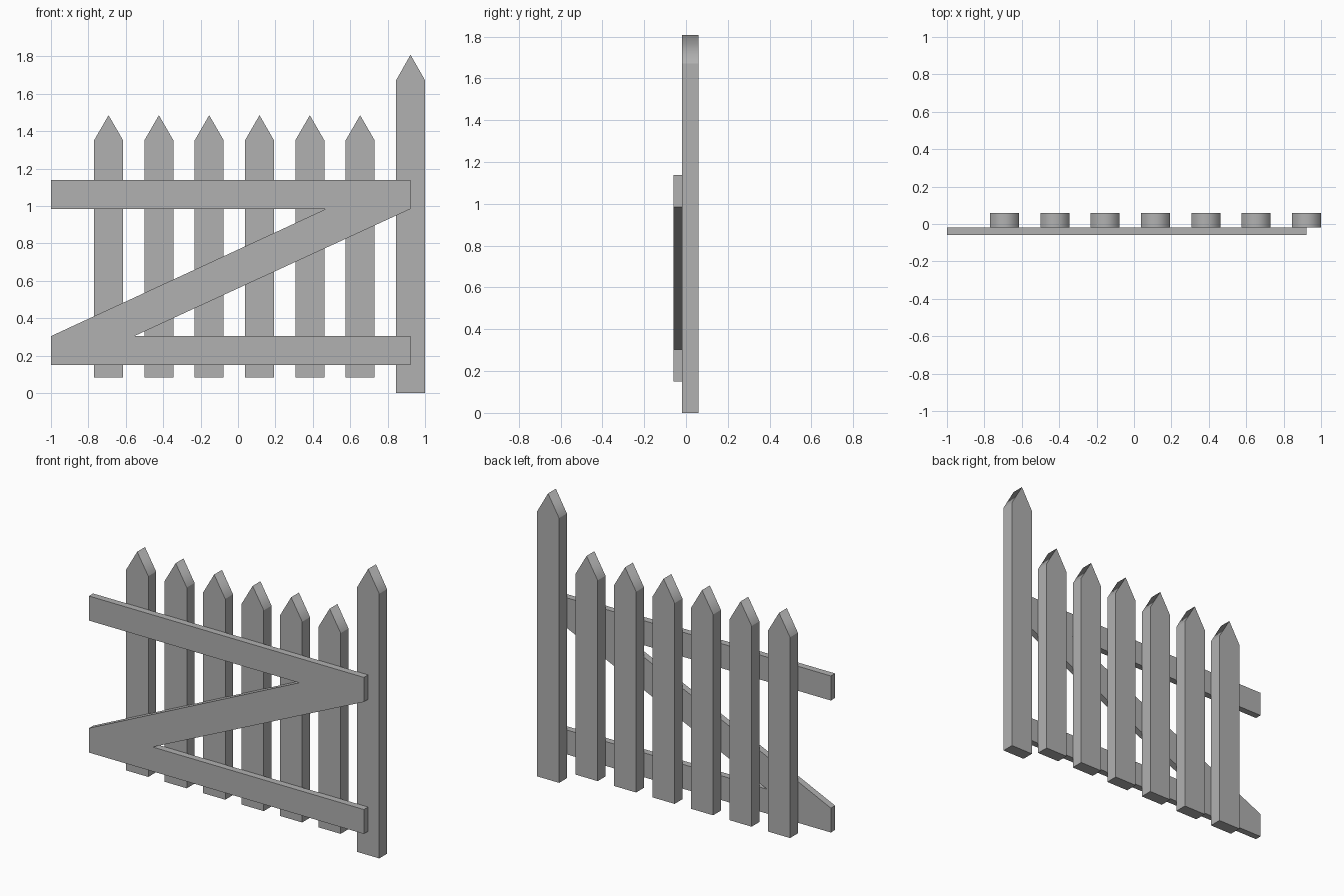
import bpy, bmesh

if "Cube" in bpy.data.objects:
    bpy.data.objects.remove(bpy.data.objects["Cube"])

BACK, MID, FRONT = 0.06, -0.018, -0.06   # y planes: picket back, joint, rail front

# Mid-grey finish for the whole gate
grey = bpy.data.materials.new("mid_grey")
grey.diffuse_color = (0.44, 0.44, 0.44, 1)
grey.use_nodes = True
grey.node_tree.nodes["Principled BSDF"].inputs["Base Color"].default_value = grey.diffuse_color


def extrude_profile(name, points, y0, y1, round_ridge=False):
    """Extrude an (x, z) outline from y0 to y1."""
    bm = bmesh.new()
    face = bm.faces.new([bm.verts.new((x, y0, z)) for x, z in points])
    ext = bmesh.ops.extrude_face_region(bm, geom=[face], use_keep_orig=True)
    verts = [g for g in ext["geom"] if isinstance(g, bmesh.types.BMVert)]
    bmesh.ops.translate(bm, verts=verts, vec=(0, y1 - y0, 0))
    bmesh.ops.recalc_face_normals(bm, faces=bm.faces[:])
    if round_ridge:
        # Smooth only the two sloping faces, so the ridge shades softly
        for f in bm.faces:
            f.smooth = 0.1 < f.normal.z < 0.9
    mesh = bpy.data.meshes.new(name)
    bm.to_mesh(mesh)
    bm.free()
    mesh.materials.append(grey)
    obj = bpy.data.objects.new(name, mesh)
    bpy.context.collection.objects.link(obj)
    return obj


def board(name, x, bottom, shoulder, tip, half=0.0775):
    """Upright board with a pointed top."""
    outline = [(x - half, bottom), (x + half, bottom), (x + half, shoulder),
               (x, tip), (x - half, shoulder)]
    return extrude_profile(name, outline, MID, BACK, round_ridge=True)


# Six pickets and the taller end post
for i in range(6):
    board(f"picket_{i + 1}", -0.692 + 0.2690 * i, 0.083, 1.351, 1.485)
board("post", 0.9225, 0.0, 1.672, 1.808)

# Both rails and the diagonal brace as one Z-shaped frame
extrude_profile("z_brace_frame", [
    (-1.0, 0.15), (0.922, 0.15), (0.922, 0.304), (-0.555, 0.304),
    (0.922, 0.984), (0.922, 1.139), (-1.0, 1.139), (-1.0, 0.984),
    (0.47, 0.984), (-1.0, 0.304)], FRONT, MID)
